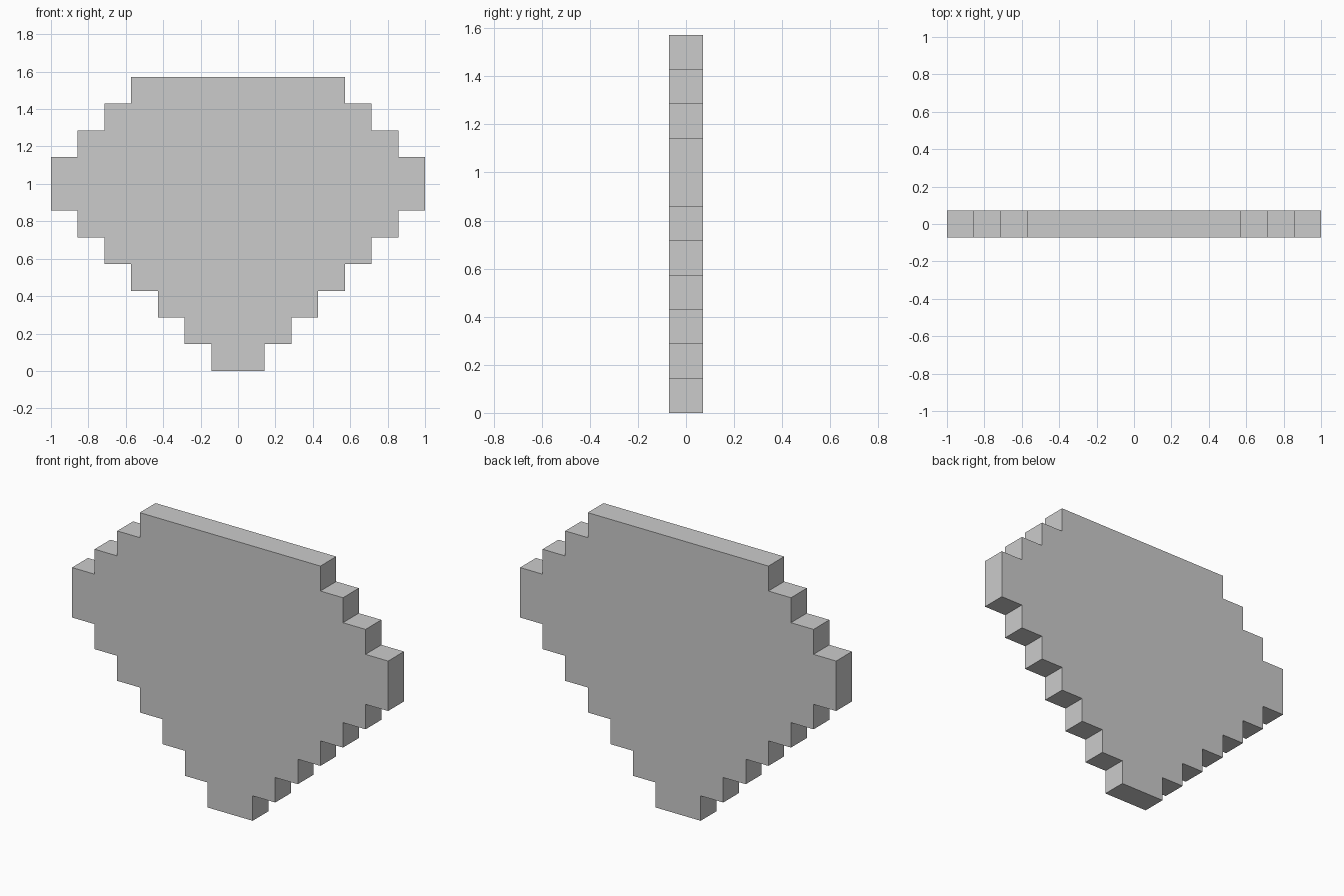
import bpy, bmesh

if "Cube" in bpy.data.objects:
    bpy.data.objects.remove(bpy.data.objects["Cube"])

U = 1 / 7  # one pixel block
half_widths = [1, 2, 3, 4, 5, 6, 7, 7, 6, 5, 4]  # per row, bottom to top

# Stepped right-hand outline, skipping the joint between equal rows
right = []
for row, w in enumerate(half_widths):
    for point in ((w, row), (w, row + 1)):
        if right and right[-1] == point:
            right.pop()
            right.append((w, row + 1))
        elif len(right) > 1 and right[-1][0] == right[-2][0] == w:
            right[-1] = point
        else:
            right.append(point)

# Mirror the outline to the left and extrude it one block deep
outline = right + [(-x, z) for x, z in reversed(right)]
bm = bmesh.new()
front = bm.faces.new([bm.verts.new((x * U, -U / 2, z * U)) for x, z in outline])
extruded = bmesh.ops.extrude_face_region(bm, geom=[front], use_keep_orig=True)
back_verts = [g for g in extruded["geom"] if isinstance(g, bmesh.types.BMVert)]
bmesh.ops.translate(bm, vec=(0, U, 0), verts=back_verts)
bmesh.ops.recalc_face_normals(bm, faces=bm.faces)

# Pixel gem plate
mesh = bpy.data.meshes.new("pixel_gem")
bm.to_mesh(mesh)
bm.free()
bpy.context.collection.objects.link(bpy.data.objects.new("pixel_gem", mesh))
